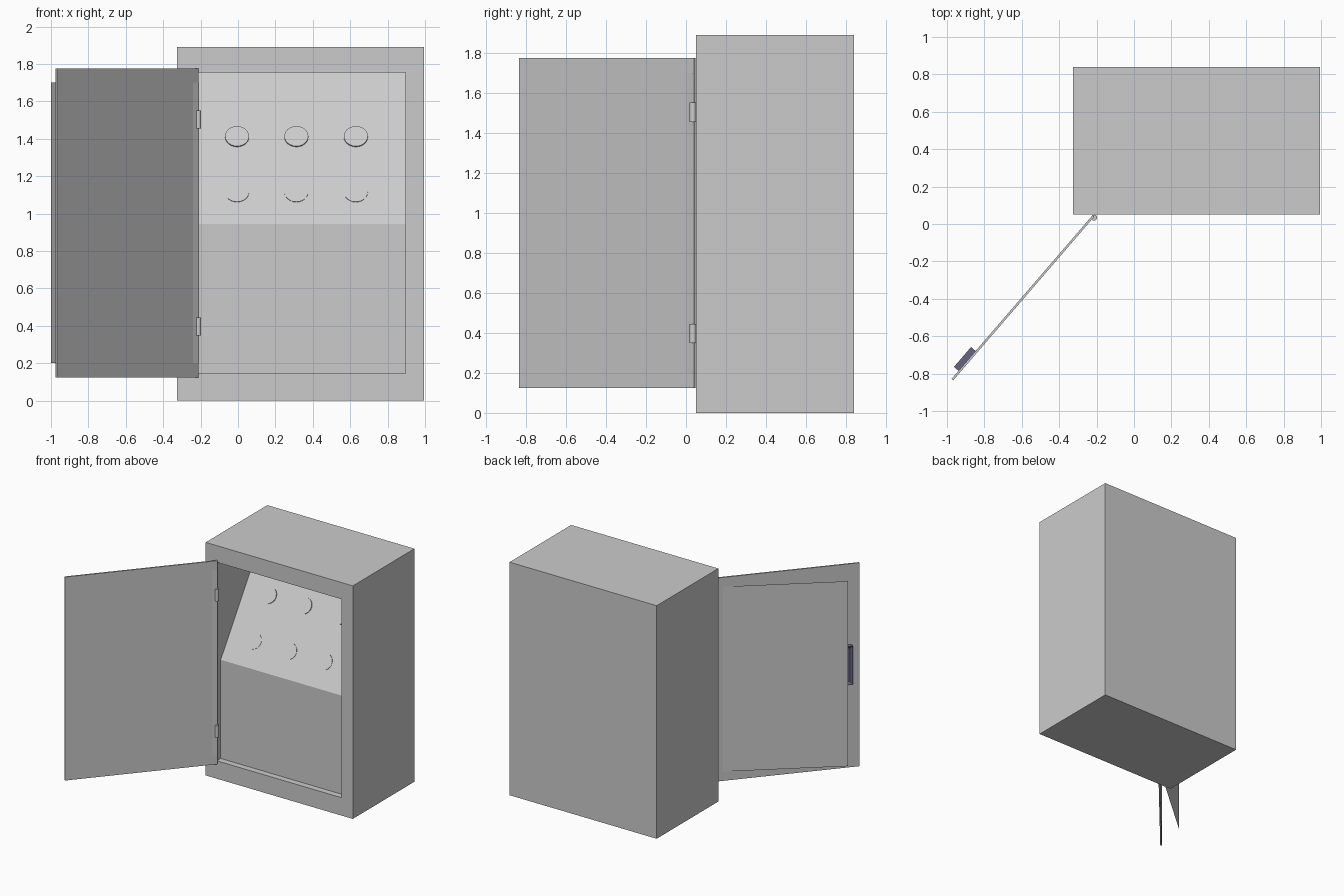
import bpy, bmesh, math
from mathutils import Matrix, Vector

if "Cube" in bpy.data.objects:
    bpy.data.objects.remove(bpy.data.objects["Cube"])


def make(name, bm, matrix=None):
    bmesh.ops.recalc_face_normals(bm, faces=bm.faces)
    me = bpy.data.meshes.new(name)
    if matrix:
        bm.transform(matrix)
    bm.to_mesh(me)
    bm.free()
    ob = bpy.data.objects.new(name, me)
    bpy.context.collection.objects.link(ob)
    return ob


def box_bm(lo, hi):
    bm = bmesh.new()
    lo, hi = Vector(lo), Vector(hi)
    size = hi - lo
    bmesh.ops.create_cube(bm, size=1, matrix=Matrix.Translation((lo + hi) / 2) @ Matrix.Diagonal((*size, 1)))
    return bm


def cylinder(name, r, depth, matrix, sides):
    bm = bmesh.new()
    bmesh.ops.create_cone(bm, cap_ends=True, segments=sides, radius1=r, radius2=r, depth=depth)
    ob = make(name, bm, matrix)
    for p in ob.data.polygons:
        p.use_smooth = len(p.vertices) == 4
    ob.data.set_sharp_from_angle(angle=math.radians(40))
    return ob


# cabinet shell with a pocket: upright lower panel and sloped control panel
FRONT = 0.05
cabinet = make("cabinet", box_bm((-0.325, FRONT, 0), (0.995, 0.84, 1.89)))
profile = [(-0.05, 0.145), (0.10, 0.145), (0.10, 0.945), (0.635, 1.755), (-0.05, 1.755)]
bm = bmesh.new()
face = bm.faces.new([bm.verts.new((-0.225, y, z)) for y, z in profile])
ext = bmesh.ops.extrude_face_region(bm, geom=[face])
bmesh.ops.translate(bm, vec=(1.12, 0, 0), verts=[g for g in ext["geom"] if isinstance(g, bmesh.types.BMVert)])
cutter = make("pocket_cutter", bm)
cutter.hide_render = True
mod = cabinet.modifiers.new("pocket", "BOOLEAN")
mod.operation, mod.object, mod.solver = "DIFFERENCE", cutter, "EXACT"
bpy.context.view_layer.objects.active = cabinet
bpy.ops.object.modifier_apply(modifier=mod.name)
bpy.data.objects.remove(cutter)

# round buttons on the sloped panel, upper row stands out further
slope = Vector((0, 0.535, 0.81)).normalized()
normal = Vector((0, -slope.z, slope.y))
tilt = normal.to_track_quat("Z", "Y").to_matrix().to_4x4()
for z, lift in ((1.41, 0.008), (1.115, 0.003)):
    for x in (-0.005, 0.312, 0.63):
        y = 0.10 + (z - 0.945) * 0.535 / 0.81
        pos = Vector((x, y, z)) + normal * lift / 2
        cylinder("button", 0.064, lift + 0.006, Matrix.Translation(pos - normal * 0.003) @ tilt, 24)

# open door, built along local x from the hinge, outside facing local -y
hinge, tip = Vector((-0.217, 0.043, 0)), Vector((-0.971, -0.832, 0))
span = tip - hinge
swing = Matrix.Translation(hinge) @ Matrix.Rotation(math.atan2(span.y, span.x), 4, "Z")
make("door", box_bm((0, -0.006, 0.125), (span.length, 0.006, 1.775)), swing)

# thin sheet standing slightly off the door
bm = bmesh.new()
a, b = (-0.208, 0.035), (-1.0, -0.65)
bm.faces.new([bm.verts.new((*p, z)) for p, z in ((a, 0.2), (b, 0.2), (b, 1.7), (a, 1.7))])
make("door_sheet", bm)

# recessed pull handle on the outside of the door
bm = box_bm((0.958, -0.038, 0.81), (1.098, -0.006, 1.12))
bm.faces.ensure_lookup_table()
bm.normal_update()
outer = min(bm.faces, key=lambda f: f.calc_center_median().y)
bmesh.ops.inset_individual(bm, faces=[outer], thickness=0.025)
bmesh.ops.translate(bm, vec=(0, 0.015, 0), verts=outer.verts)
handle = make("handle", bm, swing)
mat = bpy.data.materials.new("handle_blue")
mat.diffuse_color = (0.13, 0.13, 0.22, 1)
mat.use_nodes = True
mat.node_tree.nodes["Principled BSDF"].inputs["Base Color"].default_value = mat.diffuse_color
handle.data.materials.append(mat)

# hinge barrels
for z in (0.397, 1.503):
    cylinder("hinge", 0.016, 0.096, Matrix.Translation((-0.213, 0.034, z)), 12)
